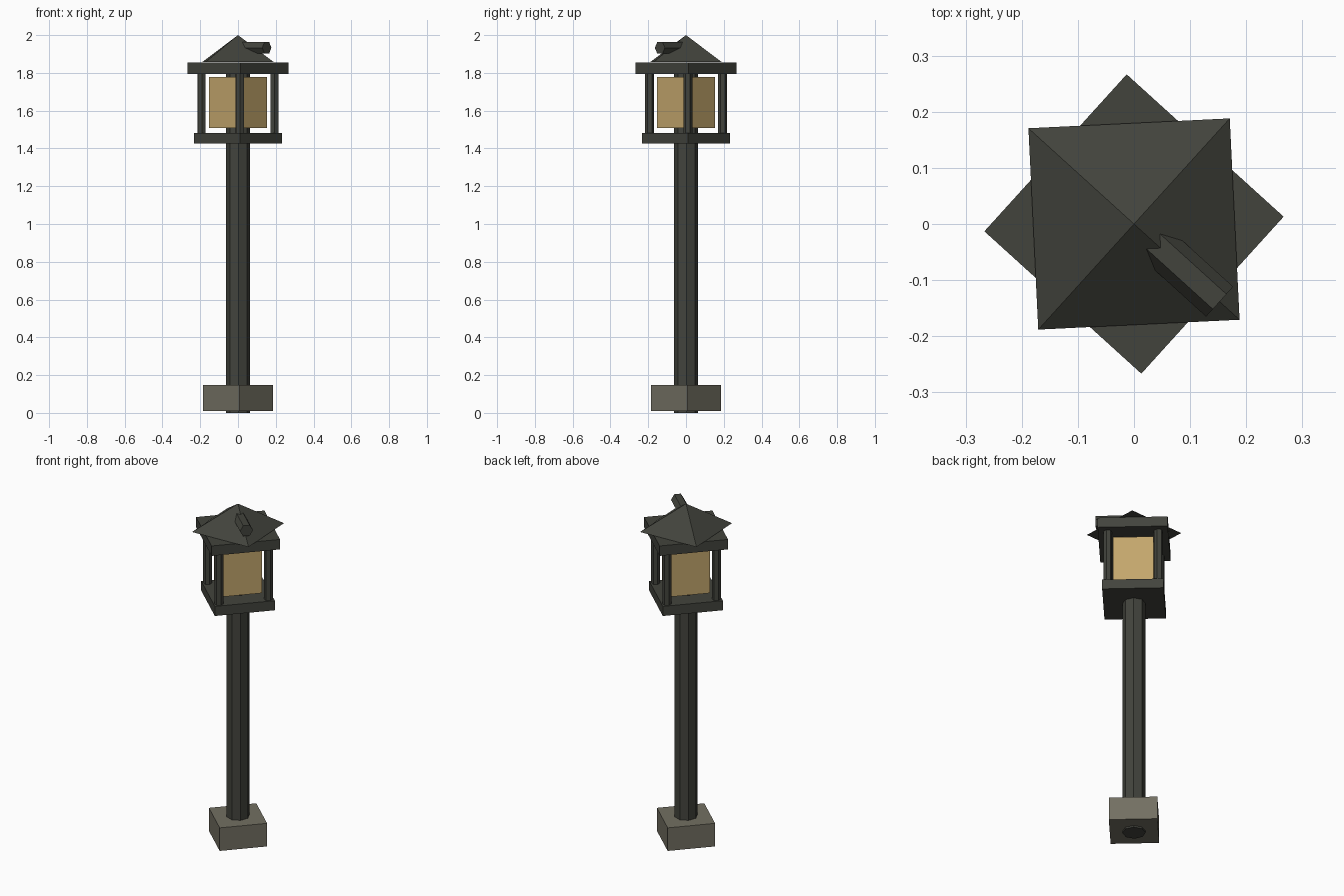
import bpy
import math

if "Cube" in bpy.data.objects:
    bpy.data.objects.remove(bpy.data.objects["Cube"])

TURN = math.radians(2.8)            # whole lantern is turned slightly
DIAG = TURN + math.radians(45)      # base and cage sit corner-forward


def material(name, rgb):
    m = bpy.data.materials.new(name)
    m.diffuse_color = (*rgb, 1)
    m.use_nodes = True
    m.node_tree.nodes["Principled BSDF"].inputs["Base Color"].default_value = m.diffuse_color
    return m


METAL = material("dark_metal", (0.055, 0.057, 0.046))
STONE = material("grey_stone", (0.170, 0.160, 0.122))
GLASS = material("amber_glass", (0.550, 0.385, 0.152))


def finish(name, mat):
    ob = bpy.context.object
    ob.name = name
    ob.data.materials.append(mat)
    return ob


def block(name, corner, z0, z1, mat):
    """Square block given by its corner radius, turned corner-forward."""
    side = corner * math.sqrt(2)
    bpy.ops.mesh.primitive_cube_add(size=1, location=(0, 0, (z0 + z1) / 2),
                                    rotation=(0, 0, DIAG))
    bpy.context.object.scale = (side, side, z1 - z0)
    return finish(name, mat)


def rod(name, sides, r, x, y, z0, z1, angle, mat):
    """Upright prism whose first corner points along the given angle."""
    bpy.ops.mesh.primitive_cylinder_add(
        vertices=sides, radius=r, depth=z1 - z0, location=(x, y, (z0 + z1) / 2),
        rotation=(0, 0, angle - math.pi / 2))
    return finish(name, mat)


# footing and main post
block("stone_base", 0.185, 0.01, 0.147, STONE)
rod("main_post", 8, 0.063, 0, 0, 0.0, 1.80, TURN, METAL)

# lantern cage: floor, glass, ceiling
block("cage_floor", 0.234, 1.425, 1.482, METAL)
block("glass_box", 0.153, 1.507, 1.778, GLASS)
block("cage_ceiling", 0.267, 1.795, 1.854, METAL)

# four corner bars
for i in range(4):
    a = TURN + i * math.pi / 2
    rod(f"cage_bar_{i + 1}", 6, 0.024, 0.193 * math.cos(a), 0.193 * math.sin(a),
        1.47, 1.80, TURN + math.pi / 6, METAL)

# pyramid roof, turned 45 degrees from the cage
bpy.ops.mesh.primitive_cone_add(vertices=4, radius1=0.254, radius2=0, depth=0.142,
                                location=(0, 0, 1.929), rotation=(0, 0, DIAG))
finish("roof", METAL)

# six-sided peg lying along the front right roof ridge
ridge = DIAG - math.pi / 2
s0, s1 = 0.04, 0.206
mid = (s0 + s1) / 2
bpy.ops.mesh.primitive_cylinder_add(
    vertices=6, radius=0.036, depth=s1 - s0,
    location=(mid * math.cos(ridge), mid * math.sin(ridge), 1.933),
    rotation=(0, math.pi / 2, ridge))
peg = finish("roof_peg", METAL)
